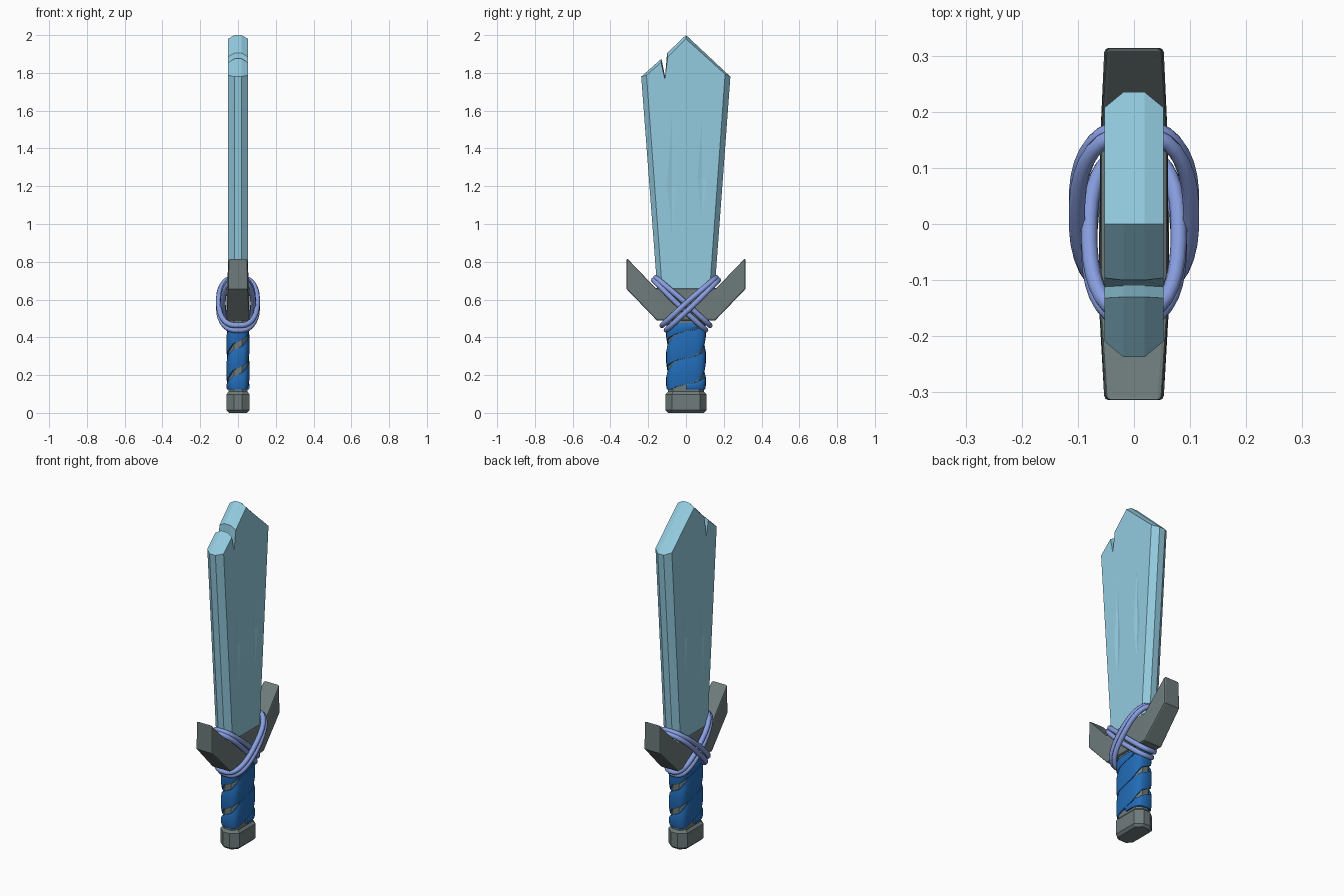
import bpy, bmesh, math
from mathutils import Vector

if "Cube" in bpy.data.objects:
    bpy.data.objects.remove(bpy.data.objects["Cube"])


def srgb(r, g, b):
    return tuple((c / 255 / 12.92) if c < 11 else ((c / 255 + 0.055) / 1.055) ** 2.4 for c in (r, g, b)) + (1,)


def material(name, *rgb):
    m = bpy.data.materials.new(name)
    m.diffuse_color = srgb(*rgb)
    m.use_nodes = True
    m.node_tree.nodes["Principled BSDF"].inputs["Base Color"].default_value = m.diffuse_color
    return m


ICE = material("pale ice blue", 147, 203, 223)
STONE = material("stone grey", 110, 123, 123)
CLOTH = material("strong blue", 34, 108, 184)
CORD = material("periwinkle", 136, 158, 224)


def loft(name, rings, mat, caps=None, closed=False, bevel=0):
    """Skin equal-length rings of points; caps are index groups, or the whole ring."""
    bm = bmesh.new()
    vs = [[bm.verts.new(p) for p in r] for r in rings]
    n = len(rings[0])
    pairs = list(zip(vs, vs[1:])) + ([(vs[-1], vs[0])] if closed else [])
    for a, b in pairs:
        for i in range(n):
            j = (i + 1) % n
            bm.faces.new((a[i], a[j], b[j], b[i]))
    if not closed:
        for g in caps or [range(n)]:
            bm.faces.new([vs[0][i] for i in g])
            bm.faces.new([vs[-1][i] for i in g])
    bmesh.ops.recalc_face_normals(bm, faces=bm.faces)
    me = bpy.data.meshes.new(name)
    bm.to_mesh(me)
    bm.free()
    me.materials.append(mat)
    ob = bpy.data.objects.new(name, me)
    bpy.context.collection.objects.link(ob)
    if bevel:
        m = ob.modifiers.new("bevel", "BEVEL")
        m.width, m.segments, m.limit_method = bevel, 2, "ANGLE"
        m.angle_limit = math.radians(50)
    return ob


def smooth(ob, angle=40):
    bpy.ops.object.select_all(action="DESELECT")
    ob.select_set(True)
    bpy.context.view_layer.objects.active = ob
    bpy.ops.object.shade_smooth_by_angle(angle=math.radians(angle))


# Blade: wide middle outline, smaller outer outline for the chamfer, notch near the tip
edge = [(-.148, .6), (.148, .6), (.235, 1.78), (0, 2), (-.1, 1.905), (-.11, 1.775), (-.13, 1.875), (-.237, 1.78)]
face = [(-.122, .6), (.122, .6), (.207, 1.793), (0, 1.98), (-.096, 1.885), (-.112, 1.768), (-.132, 1.855), (-.209, 1.788)]
blade = loft("blade", [[(x, y, z) for y, z in o] for x, o in
                       ((-.053, face), (-.019, edge), (.019, edge), (.053, face))], ICE)

# Long shallow dents on both blade faces
for sx in (-1, 1):
    for y, z, half in ((-.075, 1.27, .36), (.085, 1.3, .3)):
        rings = [[(sx * .054 + .007 * k * math.cos(a), y + .028 * k * math.sin(a), z + h * half)
                  for a in (0, math.pi / 2, math.pi, 3 * math.pi / 2)]
                 for h, k in ((-1, .05), (-.2, 1), (1, .05))]
        cutter = loft("dent_cutter", rings, ICE)
        cutter.hide_render = True
        mod = blade.modifiers.new("dent", "BOOLEAN")
        mod.operation, mod.object, mod.solver = "DIFFERENCE", cutter, "EXACT"
        bpy.context.view_layer.objects.active = blade
        bpy.ops.object.modifier_apply(modifier=mod.name)
        bpy.data.objects.remove(cutter)

# Guard: swept-up arms, thinner toward the ends
guard = [(-.155, .49, .062), (.155, .49, .06), (.314, .655, .053), (.314, .82, .05),
         (.16, .66, .06), (-.16, .66, .06), (-.314, .82, .05), (-.314, .655, .053)]
loft("guard", [[(s * w, y, z) for y, z, w in guard] for s in (-1, 1)], STONE,
     caps=[(0, 1, 4, 5), (1, 2, 3, 4), (5, 6, 7, 0)], bevel=.008)


def octagon(x, y, cx, cy, z):
    return [(x, -cy, z), (x, cy, z), (cx, y, z), (-cx, y, z), (-x, cy, z), (-x, -cy, z), (-cx, -y, z), (cx, -y, z)]


# Grip core and pommel
loft("grip", [octagon(.049, .094, .02, .07, z) for z in (.09, .52)], STONE)
loft("pommel", [octagon(.062 - d, .108 - d, .022, .075 - d / 2, z)
                for z, d in ((0, .014), (.014, 0), (.098, 0), (.112, .012))], STONE)


# Grip wrap: two interleaved cloth strips, pinched at the narrow sides of the grip
def grip_point(a, grow):
    c, s = math.cos(a), math.sin(a)
    p = lambda v, e: math.copysign(abs(v) ** e, v)
    return p(c, .55) * (.051 + grow), p(s, .6) * (.095 + grow)


for k in range(2):
    rings = []
    for i in range(-10, 62):
        a = -math.pi / 2 + i * math.pi / 12
        mid = .01 + .14 * (a + math.pi / 2) / math.pi
        half = .052 + .017 * math.cos(a) ** 2
        lo, hi = max(mid - half, .125), min(mid + half, .475)
        if hi - lo < .012:
            continue
        b = a + k * math.pi
        outer, inner = grip_point(b, .01), grip_point(b, -.006)
        over = grip_point(b, .006)
        rings.append([(*inner, lo), (*over, lo), (*outer, lo + (hi - lo) * .25),
                      (*outer, hi - (hi - lo) * .2), (*over, hi), (*inner, hi)])
    smooth(loft("grip_wrap_%d" % (k + 1), rings, CLOTH))


# Crossed cords: two doubled loops, tilted opposite ways around guard and grip
def cord(name, side, x_radius, shift):
    axis = Vector((0, side * .141, .13))
    across = Vector((0, -axis.z, axis.y)).normalized()
    center = Vector((0, side * .025, .58)) + across * shift
    p = lambda v, e: math.copysign(abs(v) ** e, v)
    n, path = 32, []
    for i in range(n):
        t = 2 * math.pi * (i + .5) / n
        s = math.sin(t)
        # strands draw together at the upper end
        pinch = across * (-shift * .5 * max(s, 0))
        path.append(center + pinch + Vector((p(math.cos(t), .75) * x_radius, 0, 0)) + axis * p(s, .85))
    rings = []
    for i in range(n):
        tan = (path[(i + 1) % n] - path[i - 1]).normalized()
        u = across
        v = tan.cross(u).normalized()
        u = v.cross(tan)
        rings.append([path[i] + .0145 * (math.cos(a) * u + math.sin(a) * v)
                      for a in (2 * math.pi * j / 8 for j in range(8))])
    smooth(loft(name, rings, CORD, closed=True), 60)


for side, label, radius in ((1, "outer", .102), (-1, "inner", .08)):
    for j, shift in enumerate((-.017, .017)):
        cord("cord_%s_%d" % (label, j + 1), side, radius, shift)
